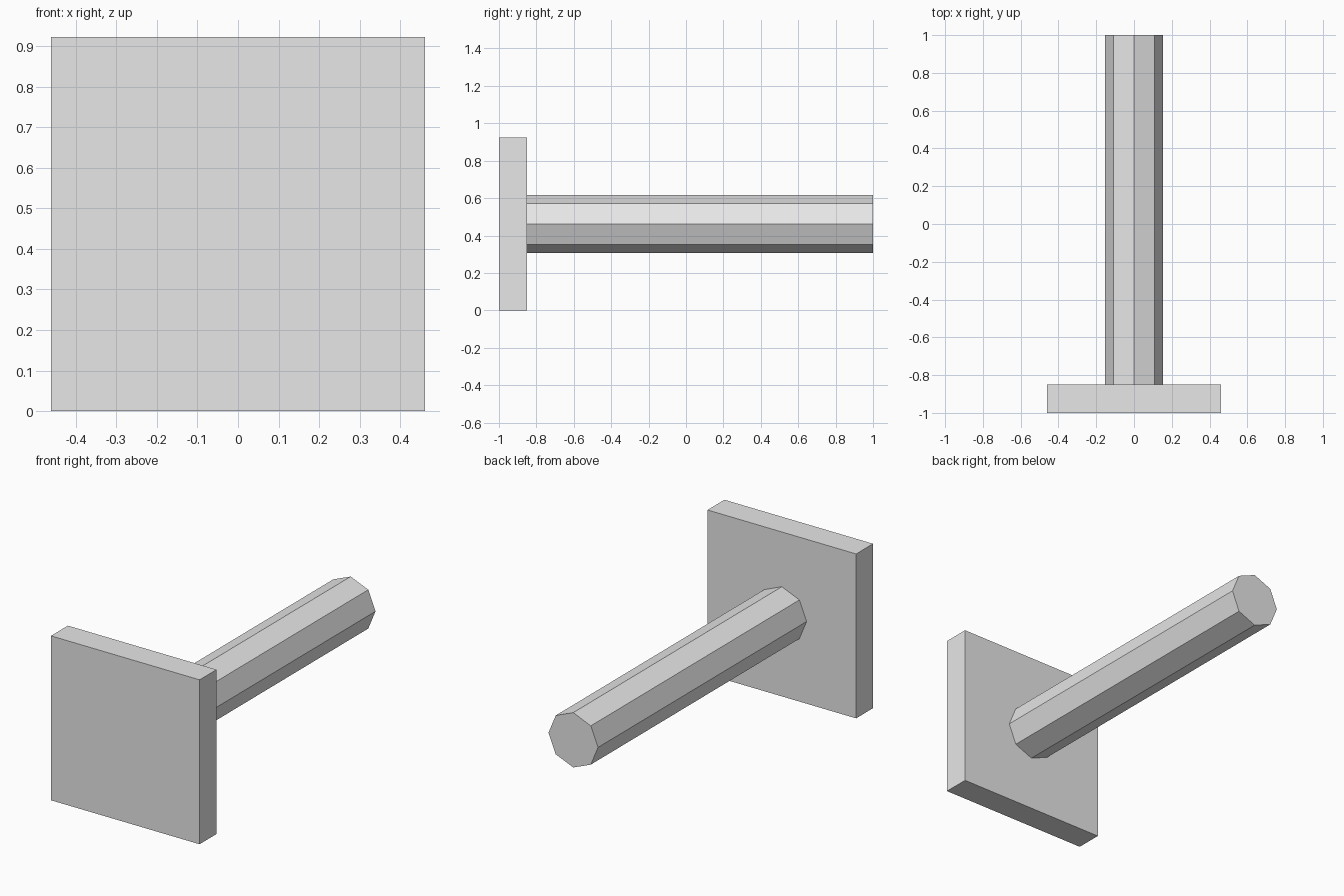
import bpy
import math

cube = bpy.data.objects.get("Cube")
if cube:
    bpy.data.objects.remove(cube, do_unlink=True)

SIDE = 0.923      # square head width and height
THICK = 0.15      # head depth
RADIUS = 0.154    # shaft radius, corner to centre
MID_Z = SIDE / 2

# Single plain grey
grey = bpy.data.materials.new("light_grey")
grey.use_nodes = True
colour = (0.8, 0.8, 0.8, 1)
grey.diffuse_color = colour
grey.node_tree.nodes["Principled BSDF"].inputs["Base Color"].default_value = colour


def finish(name):
    obj = bpy.context.object
    obj.name = name
    obj.data.materials.clear()
    obj.data.materials.append(grey)
    return obj


# Square head plate at the front
bpy.ops.mesh.primitive_cube_add(size=1, location=(0, -1 + THICK / 2, MID_Z))
head = finish("head_plate")
head.scale = (SIDE, THICK, SIDE)

# Eight-sided shaft running back from the plate, corners up and sideways
length = 2 - THICK
bpy.ops.mesh.primitive_cylinder_add(
    vertices=8, radius=RADIUS, depth=length,
    location=(0, 1 - length / 2, MID_Z), rotation=(math.pi / 2, 0, 0))
finish("shaft")
